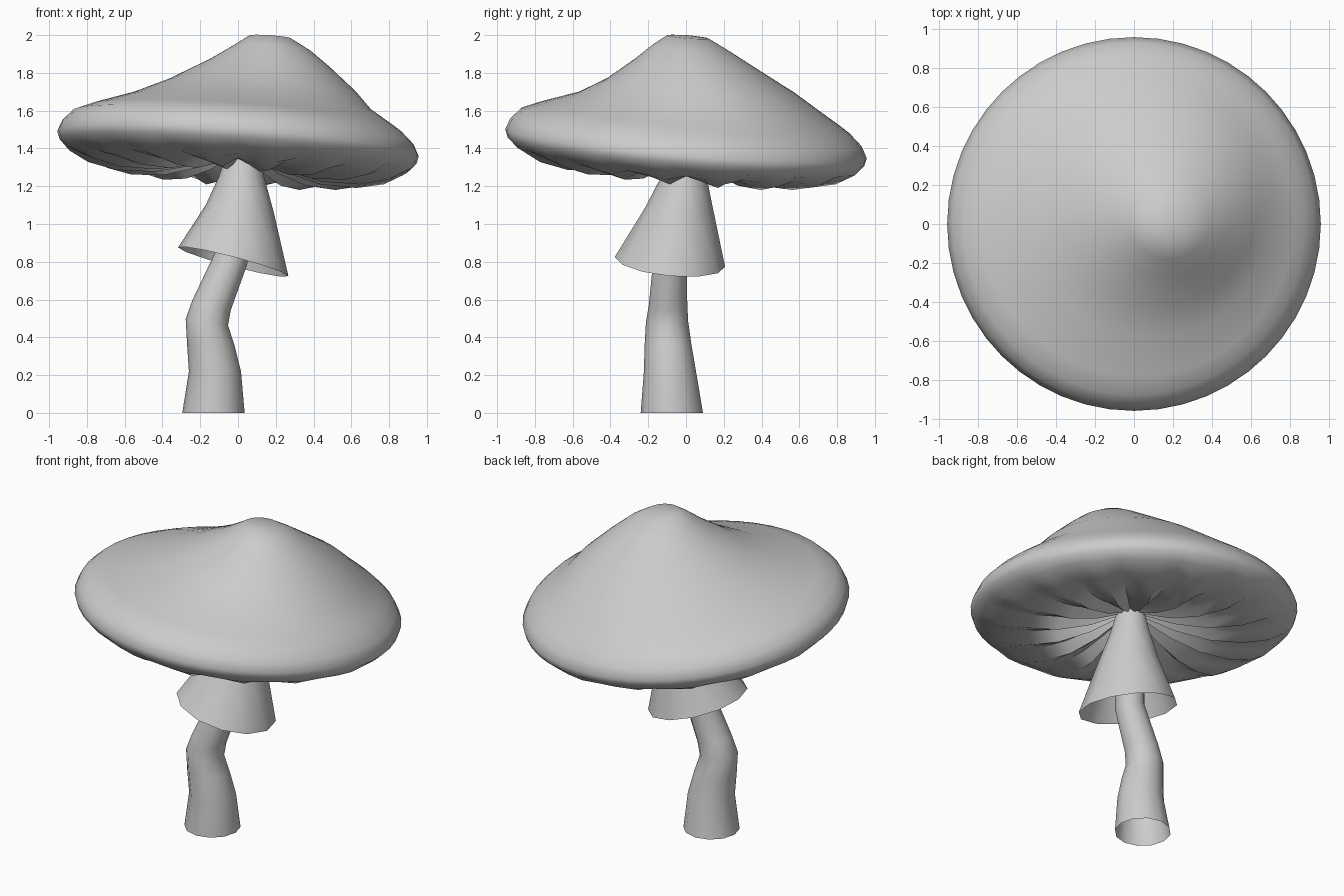
import bpy, bmesh
from math import sin, cos, pi, radians

if "Cube" in bpy.data.objects:
    bpy.data.objects.remove(bpy.data.objects["Cube"])


def loft(name, rings, sides, slope=None, pleats=None, closed=False, angle=50):
    """Skin round rings (x, y, z, radius[, slope_x, slope_y]); zero radius makes a pole."""
    bm = bmesh.new()
    loops = []
    for i, ring in enumerate(rings):
        cx, cy, z, r = ring[:4]
        sx, sy = ring[4:6] if len(ring) > 4 else (0, 0)
        loop = []
        for k in range(1 if r == 0 else sides):
            a = 2 * pi * k / sides
            dx, dy = r * cos(a), r * sin(a)
            if slope:
                dz = slope[0] * (cx + dx) + slope[1] * (cy + dy)
            else:
                dz = sx * dx + sy * dy
            if pleats:
                dz += pleats[i] * (1, 0.1, -1)[k % 3]
            loop.append(bm.verts.new((cx + dx, cy + dy, z + dz)))
        loops.append(loop)
    for a, b in zip(loops, loops[1:]):
        for k in range(sides):
            j = (k + 1) % sides
            if len(a) == 1:
                bm.faces.new((a[0], b[k], b[j]))
            elif len(b) == 1:
                bm.faces.new((a[k], a[j], b[0]))
            else:
                bm.faces.new((a[k], a[j], b[j], b[k]))
    bmesh.ops.recalc_face_normals(bm, faces=bm.faces)
    me = bpy.data.meshes.new(name)
    bm.to_mesh(me)
    bm.free()
    ob = bpy.data.objects.new(name, me)
    bpy.context.collection.objects.link(ob)
    bpy.ops.object.select_all(action='DESELECT')
    ob.select_set(True)
    bpy.context.view_layer.objects.active = ob
    bpy.ops.object.shade_smooth_by_angle(angle=radians(angle))
    return ob


# Cap: x, y, height above tilted rim plane, radius, gill depth
profile = [
    (0.15, 0.00, 0.597, 0, 0),
    (0.17, 0.01, 0.588, 0.11, 0),
    (0.18, 0.025, 0.53, 0.205, 0),
    (0.17, 0.05, 0.45, 0.32, 0),
    (0.13, 0.08, 0.33, 0.50, 0),
    (0.07, 0.07, 0.24, 0.64, 0),
    (0.02, 0.02, 0.165, 0.80, 0),
    (0, 0, 0.125, 0.875, 0),
    (0, 0, 0.07, 0.93, 0),
    (0, 0, 0.01, 0.957, 0),
    (0, 0, -0.03, 0.945, 0),
    # pleated underside
    (0, 0, -0.075, 0.90, 0.004),
    (0, 0, -0.12, 0.80, 0.014),
    (0, 0, -0.142, 0.65, 0.025),
    (0, 0, -0.135, 0.45, 0.03),
    (0.01, 0, -0.095, 0.25, 0.025),
    (0.02, 0, -0.04, 0.08, 0.01),
    (0.02, 0, -0.03, 0, 0),
]
loft("cap", [(x, y, 1.415 + h, r) for x, y, h, r, g in profile], 48,
     slope=(-0.07, -0.08), pleats=[p[4] for p in profile])

# Skirt: open flared cone under the cap
loft("skirt", [
    (0.025, 0.00, 1.38, 0.085),
    (0.02, -0.01, 1.25, 0.12, -0.05, -0.03),
    (0.01, -0.035, 1.08, 0.18, -0.12, -0.05),
    (-0.025, -0.085, 0.80, 0.292, -0.26, -0.09),
], 12)

# Stem: bent tapering tube, open at the base
loft("stem", [
    (-0.13, -0.075, 0.00, 0.165),
    (-0.122, -0.085, 0.22, 0.138),
    (-0.145, -0.095, 0.36, 0.124, 0.05, 0),
    (-0.165, -0.10, 0.48, 0.112, -0.15, 0),
    (-0.14, -0.095, 0.57, 0.102, -0.25, 0),
    (-0.04, -0.085, 0.81, 0.088, -0.3, 0),
    (0.01, -0.03, 1.10, 0.085, -0.1, 0),
    (0.02, 0.00, 1.37, 0.08),
], 12)
